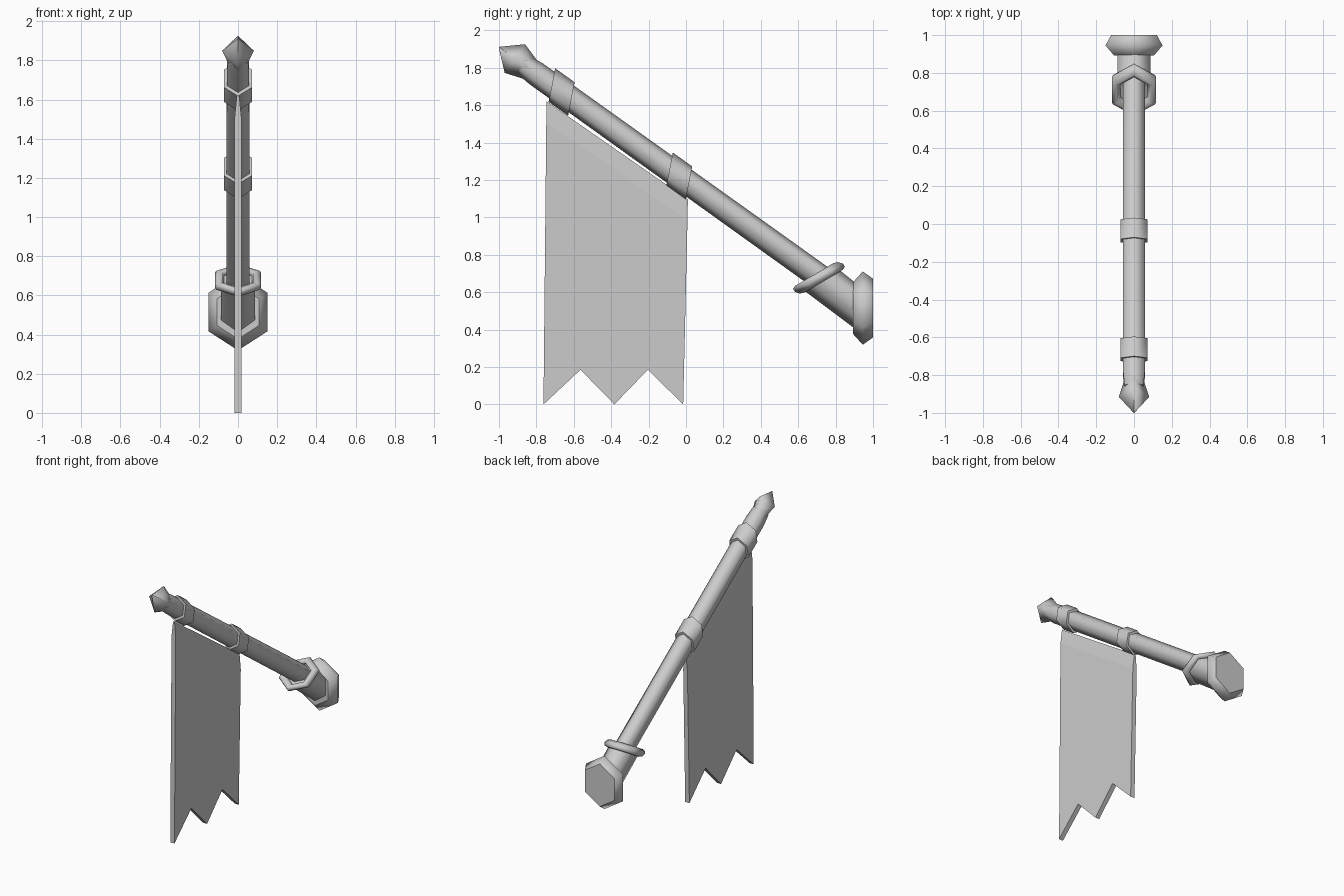
import bpy
import bmesh
from math import sin, cos, tau, radians, atan2
from mathutils import Vector

if "Cube" in bpy.data.objects:
    bpy.data.objects.remove(bpy.data.objects["Cube"], do_unlink=True)

# One grey for the whole model
grey = bpy.data.materials.new("plain_grey")
grey.use_nodes = True
COLOUR = (0.6, 0.6, 0.6, 1)
grey.diffuse_color = COLOUR
grey.node_tree.nodes["Principled BSDF"].inputs["Base Color"].default_value = COLOUR

SLOPE = 0.716
SQUARE = 90 - atan2(SLOPE, 1) * 360 / tau   # plane square to the pole
POLE_AXIS = Vector((0, 1, -SLOPE)).normalized()


def on_pole(y, drop=0):
    return Vector((0, y, 1.91 - SLOPE * (y + 1) - drop))


def finish(name, bm):
    bmesh.ops.recalc_face_normals(bm, faces=bm.faces)
    mesh = bpy.data.meshes.new(name)
    bm.to_mesh(mesh)
    bm.free()
    mesh.materials.append(grey)
    obj = bpy.data.objects.new(name, mesh)
    bpy.context.collection.objects.link(obj)
    return obj


def loft(name, rings, axis=POLE_AXIS, sides=6, width=1.0, closed=False):
    """Prism along axis; each ring is (centre, radius, lean of its plane in degrees)."""
    bm = bmesh.new()
    up = Vector((0, -axis.z, axis.y))
    loops = []
    for centre, radius, lean in rings:
        normal = Vector((0, -sin(radians(lean)), cos(radians(lean))))
        loop = []
        for k in range(sides):
            a = tau * k / sides
            p = Vector((width * radius * sin(a), 0, 0)) + up * radius * cos(a)
            p -= axis * (p.dot(normal) / axis.dot(normal))
            loop.append(bm.verts.new(centre + p))
        loops.append(loop)
    pairs = list(zip(loops, loops[1:]))
    if closed:
        pairs.append((loops[-1], loops[0]))
    for a, b in pairs:
        for k in range(sides):
            j = (k + 1) % sides
            bm.faces.new((a[k], a[j], b[j], b[k])).smooth = True
    if not closed:
        bm.faces.new(loops[0])
        bm.faces.new(loops[-1])
    return finish(name, bm)


# Pole and pointed tip
loft("pole", [(on_pole(-0.87), 0.058, SQUARE), (on_pole(-0.8), 0.066, SQUARE),
              (on_pole(0.92), 0.068, 90)])
loft("pole_tip", [(on_pole(-1), 0.002, SQUARE), (on_pole(-0.915), 0.094, SQUARE),
                  (on_pole(-0.83), 0.06, SQUARE)], sides=4, width=0.86)

# Collars that carry the banner
for name, y in (("front_collar", -0.665), ("rear_collar", -0.036)):
    loft(name, [(on_pole(y - 0.052), 0.083, 79), (on_pole(y + 0.052), 0.083, 79)])

# Socket with a tilted ring around its mouth
RING_LEAN = 30.6
loft("socket", [(on_pole(0.71, 0.01), 0.1, RING_LEAN), (on_pole(0.92, 0.02), 0.1, 90)])
tube = []
for k in range(8):
    a = tau * k / 8
    tube.append((on_pole(0.711 + 0.025 * cos(a), 0.008), 0.109 + 0.027 * sin(a), RING_LEAN))
loft("socket_ring", tube, closed=True)

# Wall plate
plate = [(0.893, 0.138), (0.945, 0.196), (1.0, 0.157)]
loft("wall_plate", [(Vector((0, y, 0.515)), r, 90) for y, r in plate],
     axis=Vector((0, 1, 0)), width=0.89)

# Banner: thin cloth with a toothed hem, thinning towards its top edge
outline = [(-0.745, 1.62), (-0.747, 1.51), (-0.762, 0), (-0.564, 0.185), (-0.383, 0),
           (-0.204, 0.185), (-0.015, 0), (0.008, 0.985), (0.01, 1.095)]
last = len(outline) - 1
bm = bmesh.new()
skins = []
for side in (1, -1):
    skin = []
    for i, (y, z) in enumerate(outline):
        half = 0.006 if i in (0, last) else 0.017
        skin.append(bm.verts.new((side * half, y, z)))
    bm.faces.new((skin[0], skin[1], skin[-2], skin[-1]))
    bm.faces.new(skin[1:-1])
    skins.append(skin)
for i in range(len(outline)):
    j = (i + 1) % len(outline)
    bm.faces.new((skins[0][i], skins[0][j], skins[1][j], skins[1][i]))
finish("banner", bm)
